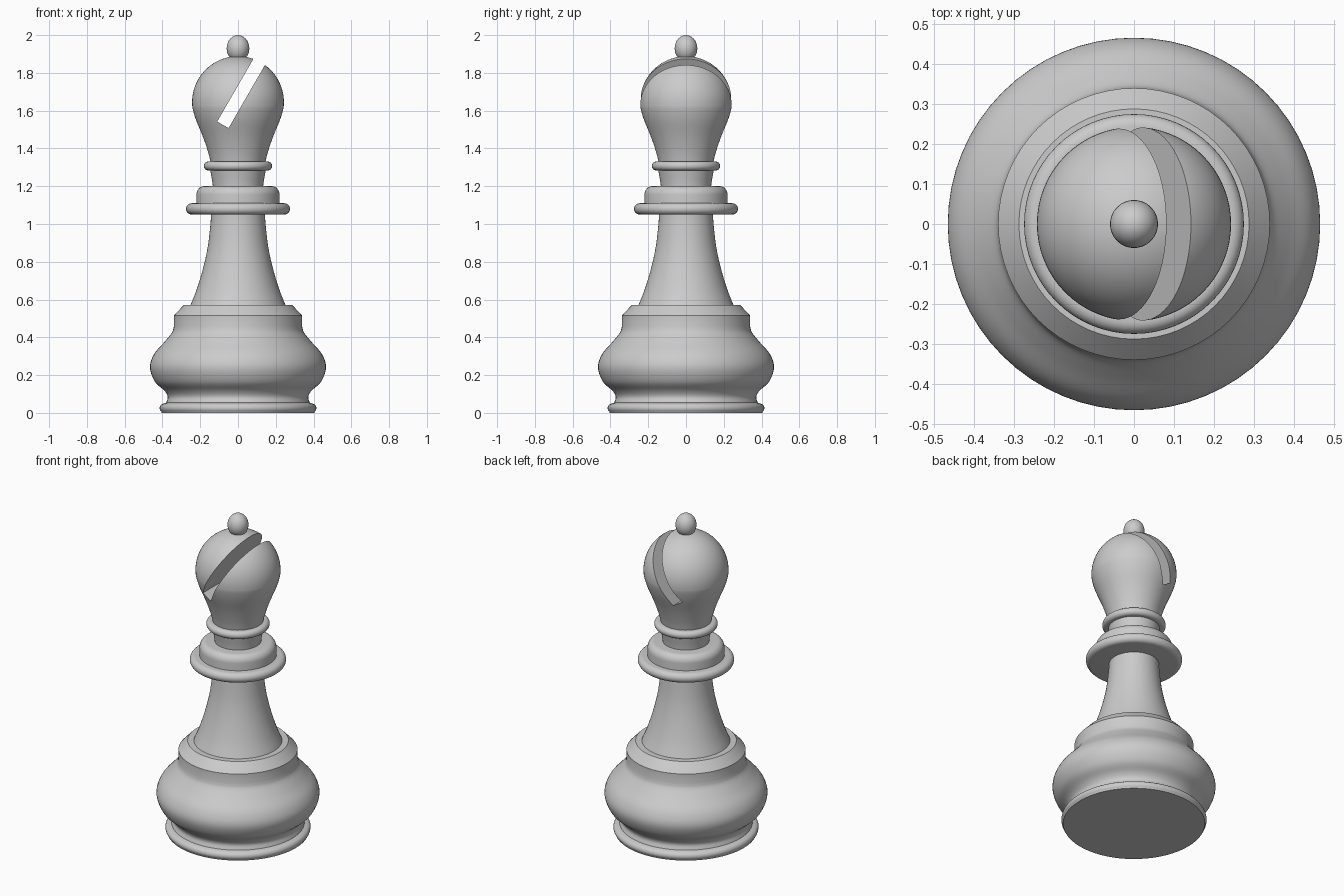
import bpy, bmesh, math
from mathutils import Vector

if "Cube" in bpy.data.objects:
    bpy.data.objects.remove(bpy.data.objects["Cube"])

SEGS = 64


def smooth_path(pts, steps=5):
    """Catmull-Rom curve through a few (radius, z) points."""
    p = [Vector(q) for q in pts]
    p = [2 * p[0] - p[1]] + p + [2 * p[-1] - p[-2]]
    out = []
    for i in range(1, len(p) - 2):
        a, b, c, d = p[i - 1:i + 3]
        for k in range(steps):
            t = k / steps
            out.append(0.5 * (2 * b + (c - a) * t + (2 * a - 5 * b + 4 * c - d) * t * t
                              + (3 * b - a - 3 * c + d) * t ** 3))
    return [tuple(q) for q in out + [p[-2]]]


def arc(r, z, rr, rz, a0, a1, n=12):
    """Elliptic arc in the (radius, z) plane."""
    angles = [math.radians(a0 + (a1 - a0) * i / n) for i in range(n + 1)]
    return [(r + rr * math.cos(a), z + rz * math.sin(a)) for a in angles]


def lathe(name, profile):
    """Closed solid of revolution, profile listed bottom to top."""
    bm = bmesh.new()
    rings = []
    for r, z in profile:
        rings.append([bm.verts.new((r * math.cos(2 * math.pi * i / SEGS),
                                    r * math.sin(2 * math.pi * i / SEGS), z))
                      for i in range(SEGS)])
    for lo, hi in zip(rings, rings[1:]):
        for i in range(SEGS):
            j = (i + 1) % SEGS
            bm.faces.new((lo[i], lo[j], hi[j], hi[i]))
    bm.faces.new(rings[0][::-1])
    bm.faces.new(rings[-1])
    bmesh.ops.remove_doubles(bm, verts=bm.verts, dist=1e-5)
    bmesh.ops.recalc_face_normals(bm, faces=bm.faces)
    mesh = bpy.data.meshes.new(name)
    bm.to_mesh(mesh)
    bm.free()
    ob = bpy.data.objects.new(name, mesh)
    bpy.context.collection.objects.link(ob)
    return ob


def shade(ob):
    bpy.ops.object.select_all(action='DESELECT')
    ob.select_set(True)
    bpy.context.view_layer.objects.active = ob
    bpy.ops.object.shade_smooth_by_angle(angle=math.radians(35))


# Foot, bulge and stepped shoulder
base = lathe("base", [(0.405, 0)] + arc(0.39, 0.025, 0.025, 0.025, -50, 80, 8)
             + smooth_path([(0.38, 0.054), (0.372, 0.085), (0.39, 0.118), (0.44, 0.165),
                            (0.466, 0.24), (0.445, 0.31), (0.39, 0.375),
                            (0.35, 0.425), (0.34, 0.455)])
             + [(0.34, 0.515), (0.288, 0.57)])

# Flared stem
stem = lathe("stem", smooth_path([(0.256, 0.56), (0.22, 0.65), (0.185, 0.765),
                                  (0.16, 0.88), (0.146, 1.0), (0.142, 1.07)]))

# Collar: wide ring with a rounded step above
ring = lathe("collar_ring", arc(0.245, 1.08, 0.03, 0.03, -90, 90))
step = lathe("collar_step", [(0.22, 1.09), (0.22, 1.155)]
             + arc(0.18, 1.155, 0.04, 0.045, 0, 90, 8))

# Neck and small ring
neck = lathe("neck", smooth_path([(0.132, 1.19), (0.137, 1.23), (0.148, 1.29)]))
neck_ring = lathe("neck_ring", arc(0.157, 1.307, 0.024, 0.024, -90, 90))

# Head with a domed top
head = lathe("head", smooth_path([(0.143, 1.32), (0.158, 1.38), (0.185, 1.46),
                                  (0.222, 1.55), (0.24, 1.61), (0.243, 1.645)])[:-1]
             + arc(0, 1.645, 0.243, 0.243, 0, 90, 18))

# Slanted slot cut through the head
bpy.ops.mesh.primitive_cube_add(size=1)
cutter = bpy.context.object
cutter.name = "slot_cutter"
length = 0.6
tilt = math.radians(30)
cutter.scale = (0.069, 1, length)
cutter.rotation_euler = (0, tilt, 0)
cutter.location = (-0.08 + math.sin(tilt) * length / 2, 0,
                   1.525 + math.cos(tilt) * length / 2)
cut = head.modifiers.new("slot", 'BOOLEAN')
cut.operation = 'DIFFERENCE'
cut.solver = 'EXACT'
cut.object = cutter
bpy.context.view_layer.objects.active = head
bpy.ops.object.modifier_apply(modifier=cut.name)
bpy.data.objects.remove(cutter)

# Knob on top
knob = lathe("knob", arc(0, 1.93, 0.06, 0.07, -90, 90, 16))

for ob in (base, stem, ring, step, neck, neck_ring, head, knob):
    shade(ob)
